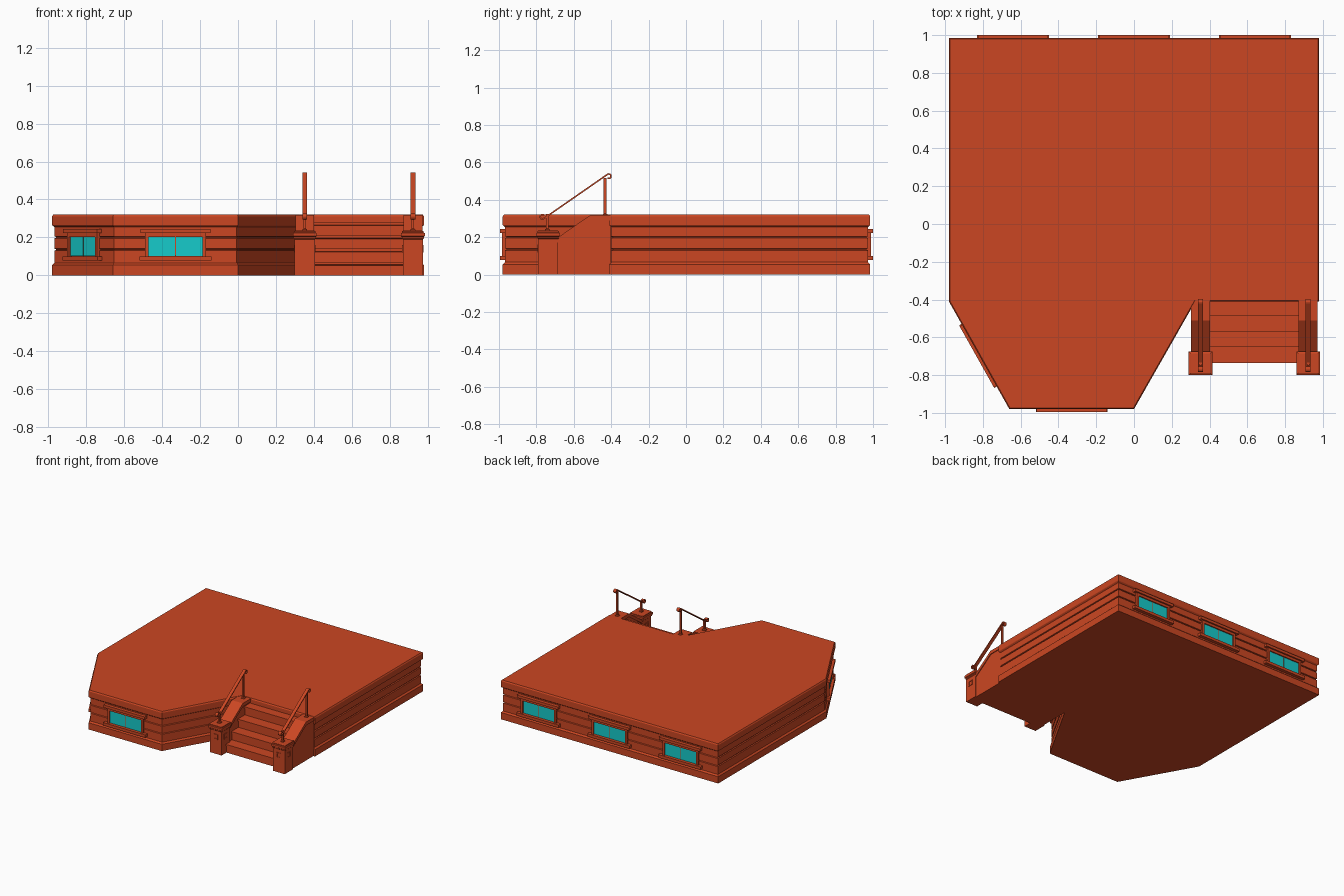
import bpy, bmesh, math
from mathutils import Vector, Matrix

if "Cube" in bpy.data.objects:
    bpy.data.objects.remove(bpy.data.objects["Cube"], do_unlink=True)


def material(name, rgb):
    m = bpy.data.materials.new(name)
    m.use_nodes = True
    m.diffuse_color = (*rgb, 1)
    m.node_tree.nodes["Principled BSDF"].inputs["Base Color"].default_value = (*rgb, 1)
    return m


BRICK = material("brick orange", (0.60, 0.062, 0.016))
GLASS = material("teal glass", (0.008, 0.60, 0.60))


def finish(name, bm, mat=BRICK):
    bmesh.ops.recalc_face_normals(bm, faces=bm.faces)
    mesh = bpy.data.meshes.new(name)
    bm.to_mesh(mesh)
    bm.free()
    mesh.materials.append(mat)
    ob = bpy.data.objects.new(name, mesh)
    bpy.context.collection.objects.link(ob)
    return ob


def box(name, x, y, z, mat=BRICK, frame=Matrix()):
    """Box between (min, max) pairs, placed by a frame matrix."""
    bm = bmesh.new()
    bmesh.ops.create_cube(bm, size=1)
    for v in bm.verts:
        v.co = frame @ Vector([sum(r) / 2 + c * (r[1] - r[0]) for c, r in zip(v.co, (x, y, z))])
    return finish(name, bm, mat)


def prism(name, profile, x0, x1):
    """Extrude a (y, z) profile along x."""
    bm = bmesh.new()
    face = bm.faces.new([bm.verts.new((x0, y, z)) for y, z in profile])
    ext = bmesh.ops.extrude_face_region(bm, geom=[face])
    moved = [g for g in ext["geom"] if isinstance(g, bmesh.types.BMVert)]
    bmesh.ops.translate(bm, vec=(x1 - x0, 0, 0), verts=moved)
    return finish(name, bm)


def loft(name, plan, section):
    """Sweep an (outset, z) section round a counter-clockwise plan with mitred corners."""
    bm = bmesh.new()
    pts = [Vector(p) for p in plan]
    n = len(pts)
    rings = []
    for out, z in section:
        ring = []
        for i, p in enumerate(pts):
            a = (p - pts[i - 1]).normalized()
            b = (pts[(i + 1) % n] - p).normalized()
            na, nb = Vector((a.y, -a.x)), Vector((b.y, -b.x))
            q = p + (na + nb) * out / (1 + na.dot(nb))
            ring.append(bm.verts.new((q.x, q.y, z)))
        rings.append(ring)
    for lo, hi in zip(rings, rings[1:]):
        for i in range(n):
            j = (i + 1) % n
            bm.faces.new((lo[i], lo[j], hi[j], hi[i]))
    bm.faces.new(rings[0][::-1])
    bm.faces.new(rings[-1])
    return finish(name, bm)


# Main storey: plinth, grooved wall courses and cornice
PLAN = [(-0.98, 0.985), (-0.98, -0.41), (-0.66, -0.98), (0, -0.98),
        (0.325, -0.41), (0.98, -0.41), (0.98, 0.985)]
WALL = -0.012
section = [(0, 0), (0, 0.055), (WALL, 0.066)]
for z in (0.135, 0.2):
    section += [(WALL, z - 0.005), (WALL - 0.008, z - 0.002),
                (WALL - 0.008, z + 0.002), (WALL, z + 0.005)]
section += [(WALL, 0.254), (-0.002, 0.262), (0, 0.266), (0, 0.311), (-0.006, 0.32)]
loft("house_body", PLAN, section)


# Windows: local x runs along the wall, local -y points outward
def window(name, x, y, angle):
    f = Matrix.Translation((x, y, 0)) @ Matrix.Rotation(angle, 4, "Z")
    deep = 0.025
    box(name + "_glass", (-0.142, 0.142), (0.006, deep), (0.102, 0.203), GLASS, f)
    box(name + "_mullion", (-0.002, 0.002), (0.003, deep), (0.102, 0.203), BRICK, f)
    for side in (-1, 1):
        edge = sorted((side * 0.142, side * 0.16))
        box(name + "_jamb", edge, (-0.003, deep), (0.1, 0.223), BRICK, f)
    box(name + "_head", (-0.142, 0.142), (-0.003, deep), (0.203, 0.223), BRICK, f)
    box(name + "_lintel", (-0.185, 0.185), (-0.015, deep), (0.223, 0.245), BRICK, f)
    box(name + "_sill", (-0.19, 0.19), (-0.015, deep), (0.077, 0.1), BRICK, f)


window("front_window", -0.33, -0.98, 0)
window("angled_window", -0.82, -0.695, -math.atan2(0.57, 0.32))
for bx in (-0.64, 0, 0.64):
    window("back_window", bx, 0.985, math.pi)

# Stairs: four treads with projecting nosings
stairs = [(-0.4, 0)]
STEP = 0.07
for i in range(4):
    y = -0.727 + i * 0.083
    top = STEP * (i + 1)
    stairs += [(y, STEP * i), (y, top - 0.018), (y - 0.008, top - 0.014), (y - 0.008, top)]
stairs.append((-0.4, 4 * STEP))
prism("stairs", stairs, 0.39, 0.88)


# Sloping cheek walls with a coping band, posts and handrails
def coping_line(drop):
    return [(-0.4, 0.318 - drop), (-0.512, 0.318 - drop), (-0.69, 0.195 - drop)]


def square(cx, cy, r):
    return [(cx - r, cy - r), (cx + r, cy - r), (cx + r, cy + r), (cx - r, cy + r)]


def plaque(name, frame):
    """Thin square moulding on a post face."""
    for s in (-1, 1):
        a, b = sorted((s * 0.014, s * 0.021))
        box(name, (a, b), (-0.004, 0.002), (0.119, 0.161), BRICK, frame)
        box(name, (-0.014, 0.014), (-0.004, 0.002), (0.14 + a, 0.14 + b), BRICK, frame)


def curl(cy, cz, start, end, r=0.012, n=8):
    return [(cy + r * math.cos(t), cz + r * math.sin(t))
            for t in (math.radians(start + (end - start) * k / n) for k in range(n + 1))]


def handrail(cx):
    path = curl(-0.768, 0.309, 30, 302)[::1] + curl(-0.413, 0.526, 122, -120)
    bm = bmesh.new()
    rows = [[bm.verts.new((cx + s * 0.013, y, z)) for s in (-1, 1)] for y, z in path]
    for a, b in zip(rows, rows[1:]):
        bm.faces.new((a[0], a[1], b[1], b[0]))
    ob = finish("handrail", bm)
    solid = ob.modifiers.new("thickness", "SOLIDIFY")
    solid.thickness = 0.008
    solid.offset = 0


POST_Y = -0.737
for cx in (0.352, 0.922):
    prism("cheek_wall", coping_line(0.01) + [(-0.69, 0), (-0.4, 0)], cx - 0.044, cx + 0.044)
    prism("cheek_coping", coping_line(0) + coping_line(0.028)[::-1], cx - 0.05, cx + 0.05)
    loft("stair_post", square(cx, POST_Y, 0.053),
         [(0, 0), (0, 0.19), (0.005, 0.195), (0.005, 0.202), (0.01, 0.206),
          (0.01, 0.222), (0.004, 0.225), (0.004, 0.232), (-0.001, 0.235)])
    for angle in (0, math.pi / 2, -math.pi / 2):
        frame = (Matrix.Translation((cx, POST_Y, 0)) @ Matrix.Rotation(angle, 4, "Z")
                 @ Matrix.Translation((0, -0.053, 0)))
        plaque("post_plaque", frame)
    handrail(cx)
    for y, z0, z1 in ((POST_Y - 0.004, 0.23, 0.325), (-0.433, 0.31, 0.517)):
        loft("baluster", square(cx, y, 0.007),
             [(0.006, z0), (0.006, z0 + 0.012), (0, z0 + 0.016), (0, z1)])
